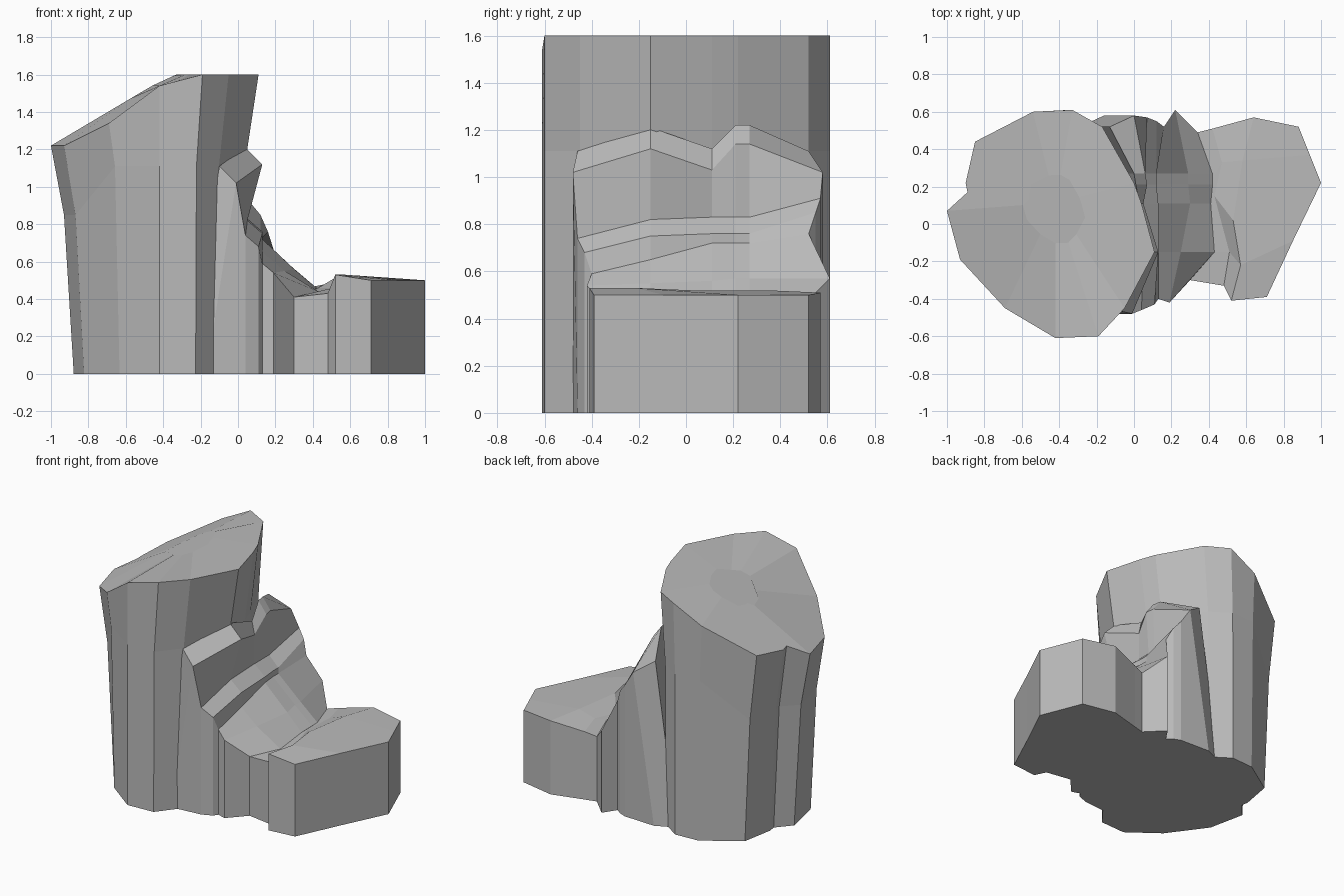
import bpy
import bmesh

# Remove the default cube only
cube = bpy.data.objects.get("Cube")
if cube:
    bpy.data.objects.remove(cube, do_unlink=True)

# Single stone colour
stone = bpy.data.materials.new("grey_stone")
stone.use_nodes = True
grey = (0.5, 0.5, 0.5, 1)
stone.diffuse_color = grey
stone.node_tree.nodes["Principled BSDF"].inputs["Base Color"].default_value = grey


def finish(bm, name):
    """Turn a bmesh into a flat shaded stone object."""
    bmesh.ops.recalc_face_normals(bm, faces=bm.faces[:])
    mesh = bpy.data.meshes.new(name)
    bm.to_mesh(mesh)
    bm.free()
    mesh.materials.append(stone)
    obj = bpy.data.objects.new(name, mesh)
    bpy.context.collection.objects.link(obj)
    return obj


def add_ring(bm, points):
    return [bm.verts.new(p) for p in points]


def bridge(bm, lower, upper, closed=True):
    """Join two equally long rows of vertices with quads."""
    count = len(lower)
    for i in range(count if closed else count - 1):
        j = (i + 1) % count
        bm.faces.new((lower[i], lower[j], upper[j], upper[i]))


def interpolate(x, profile):
    """Height at x along a sorted list of (x, z) pairs."""
    if x <= profile[0][0]:
        return profile[0][1]
    for (xa, za), (xb, zb) in zip(profile, profile[1:]):
        if x <= xb:
            return za + (zb - za) * (x - xa) / (xb - xa)
    return profile[-1][1]


def build_tower():
    """Tall rock: tapered rings below a sloping top."""
    outline = [(-1, .07), (-.93, -.19), (-.69, -.45), (-.42, -.61), (-.19, -.6),
               (-.05, -.45), (.11, -.15), (.04, .11), (0, .22), (-.17, .52),
               (-.33, .61), (-.54, .6), (-.85, .44), (-.9, .22), (-.89, .17)]
    front_slope = [(-.93, 1.22), (-.69, 1.34), (-.42, 1.54), (-.2, 1.6)]
    back_slope = [(-1, 1.22), (-.46, 1.54), (-.33, 1.6)]
    centre = -.42

    def top_height(x, y):
        return interpolate(x, back_slope if y > 0 else front_slope)

    def squeeze(x, left, right):
        return centre + (x - centre) * (left if x < centre else right)

    bm = bmesh.new()
    base = add_ring(bm, [(squeeze(x, .79, .84), y, 0) for x, y in outline])
    waist = add_ring(bm, [(squeeze(x, .88, .86), y, .85 if x < -.8 else 1.11)
                          for x, y in outline])
    rim = add_ring(bm, [(x, y, top_height(x, y)) for x, y in outline])
    inner = []
    for x, y in outline:
        px, py = centre + (x - centre) * .3, .08 + y * .3
        inner.append(bm.verts.new((px, py, top_height(px, py))))
    for lower, upper in ((base, waist), (waist, rim), (rim, inner)):
        bridge(bm, lower, upper)
    bm.faces.new(inner)
    bm.faces.new(base)
    return finish(bm, "tall_rock")


def build_terrain(name, rows, lean=None):
    """Surface through rows of points, closed by walls down to the ground."""
    bm = bmesh.new()
    grid = [add_ring(bm, row) for row in rows]
    for a, b in zip(grid, grid[1:]):
        bridge(bm, a, b, closed=False)
    border = (grid[0] + [r[-1] for r in grid[1:-1]]
              + grid[-1][::-1] + [r[0] for r in grid[-2:0:-1]])
    shift = lean or (lambda co: co.x)
    ground = add_ring(bm, [(shift(v.co), v.co.y, 0) for v in border])
    bridge(bm, ground, border)
    bm.faces.new(ground)
    return finish(bm, name)


def build_ledges():
    """Stepped ledges: each row has x values, z values and its two end y values."""
    middle = (-15, 11, 21, 27)
    steps = [
        ((-10, 4, 3, 1, 0, -13), (111, 121, 112, 122, 122, 111), (-46, 52)),
        ((-1, 13, 5, 7, 6, 0), (102, 112, 103, 114, 114, 102), (-48, 58)),
        ((4, 5, 5, 5, 5, 7), (74, 82, 83, 83, 83, 91), (-46, 57)),
        ((11, 13, 13, 12, 12, 12), (68, 75, 76, 76, 76, 85), (-43, 55)),
        ((13, 13, 13, 12, 12, 16), (59, 65, 72, 72, 72, 76), (-40, 52)),
        ((19, 25, 30, 29, 29, 22), (54, 55, 56, 57, 57, 57), (-42, 61)),
        ((30, 43, 41, 42, 42, 34), (41, 44, 45, 46, 46, 45), (-30, 49)),
    ]
    rows = []
    for xs, zs, (front, back) in steps:
        ys = (front, *middle, back)
        rows.append([(x / 100, y / 100, z / 100) for x, y, z in zip(xs, ys, zs)])

    # The upper ledge leans away from the foot of the wall
    def lean(co):
        return co.x - .16 if co.z > 1 else co.x

    return build_terrain("stepped_ledges", rows, lean)


def build_low_rock():
    """Low flat boulder rising from the dip at the foot of the ledges."""
    rows = [
        [(.3, -.3, .41), (.43, -.15, .44), (.41, .11, .45), (.42, .24, .46), (.34, .49, .45)],
        [(.48, -.33, .43), (.51, -.15, .46), (.43, .15, .46), (.47, .33, .48), (.42, .51, .47)],
        [(.52, -.41, .53), (.57, -.22, .53), (.53, .02, .52), (.58, .34, .52), (.64, .57, .51)],
        [(.71, -.39, .5), (.85, -.09, .5), (1, .22, .5), (.94, .37, .5), (.88, .52, .5)],
    ]
    return build_terrain("low_rock", rows)


build_tower()
build_ledges()
build_low_rock()
